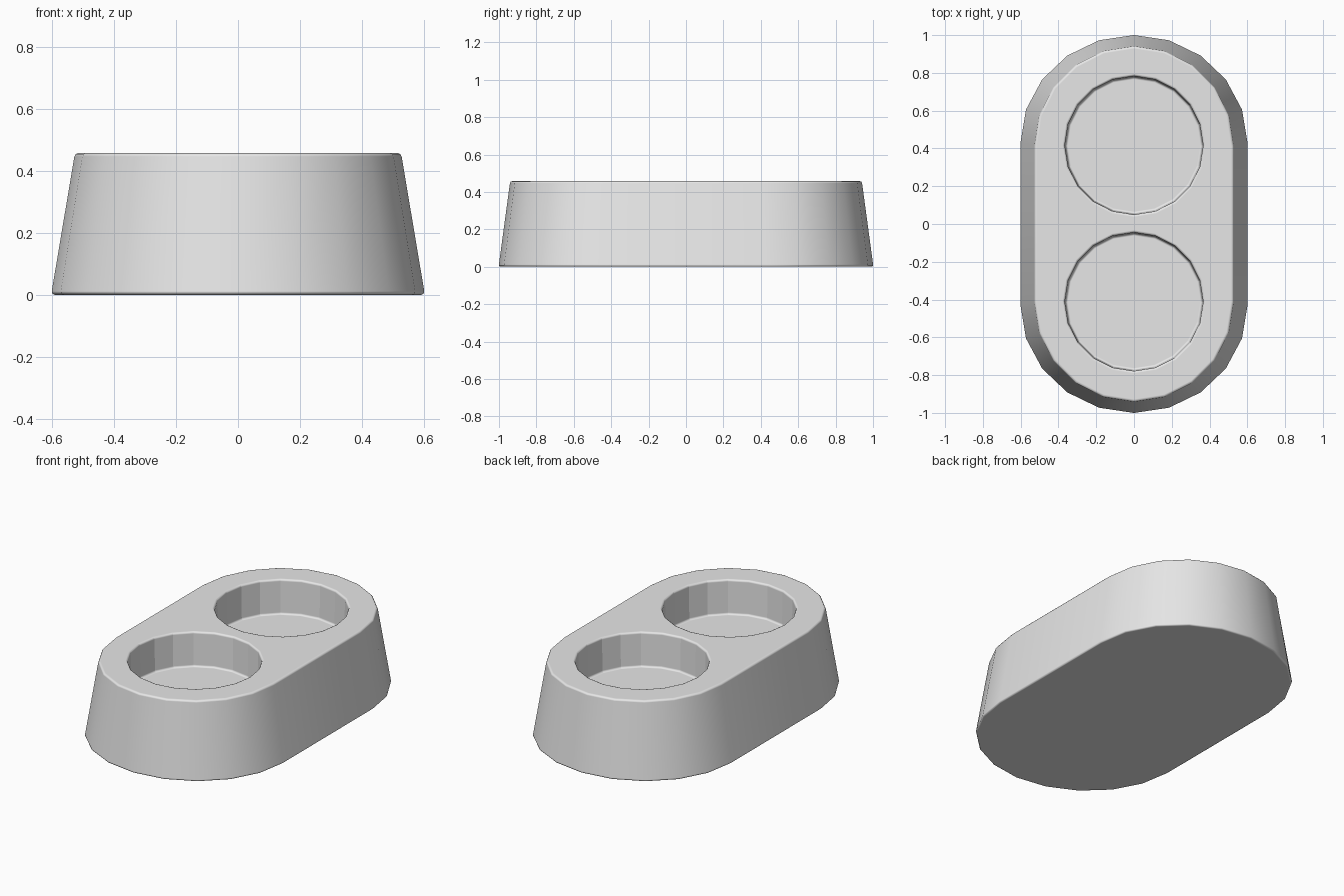
import bpy, bmesh, math

if "Cube" in bpy.data.objects:
    bpy.data.objects.remove(bpy.data.objects["Cube"])

grey = bpy.data.materials.new("plain grey")
grey.diffuse_color = (0.8, 0.8, 0.8, 1)
grey.use_nodes = True
grey.node_tree.nodes["Principled BSDF"].inputs["Base Color"].default_value = grey.diffuse_color


def stadium(rx, ry, straight, z):
    """Rounded outline: two ten-sided half rounds joined by straight sides."""
    pts = []
    for side in (1, -1):
        for i in range(11):
            a = math.radians(18 * i) + (0 if side > 0 else math.pi)
            pts.append((rx * math.cos(a), ry * math.sin(a) + side * straight, z))
    return pts


def circle(r, y, z):
    return [(r * math.cos(math.tau * i / 20), y + r * math.sin(math.tau * i / 20), z)
            for i in range(20)]


def loft(name, lower, upper):
    """Solid between two matching outlines."""
    bm = bmesh.new()
    a = [bm.verts.new(p) for p in lower]
    b = [bm.verts.new(p) for p in upper]
    n = len(a)
    for i in range(n):
        j = (i + 1) % n
        bm.faces.new((a[i], a[j], b[j], b[i]))
    bm.faces.new(a[::-1])
    bm.faces.new(b)
    mesh = bpy.data.meshes.new(name)
    bm.to_mesh(mesh)
    bm.free()
    mesh.materials.append(grey)
    ob = bpy.data.objects.new(name, mesh)
    bpy.context.collection.objects.link(ob)
    return ob


# Tapered body
body = loft("tapered_body", stadium(0.603, 0.572, 0.43, 0), stadium(0.526, 0.527, 0.413, 0.458))

# Two round pockets sunk into the top
for y, label in ((-0.412, "front"), (0.416, "back")):
    cutter = loft(label + "_pocket_cutter", circle(0.362, y, 0.25), circle(0.37, y, 0.6))
    cutter.hide_render = True
    cutter.hide_viewport = True
    cut = body.modifiers.new(label + "_pocket", 'BOOLEAN')
    cut.operation = 'DIFFERENCE'
    cut.solver = 'EXACT'
    cut.object = cutter

# Small softened edges
bevel = body.modifiers.new("soft_edges", 'BEVEL')
bevel.width = 0.012
bevel.segments = 2
bevel.limit_method = 'ANGLE'
bevel.angle_limit = math.radians(40)
bevel.harden_normals = True

for p in body.data.polygons:
    p.use_smooth = True
bpy.context.view_layer.objects.active = body
body.select_set(True)
bpy.ops.object.shade_smooth_by_angle(angle=math.radians(40))
